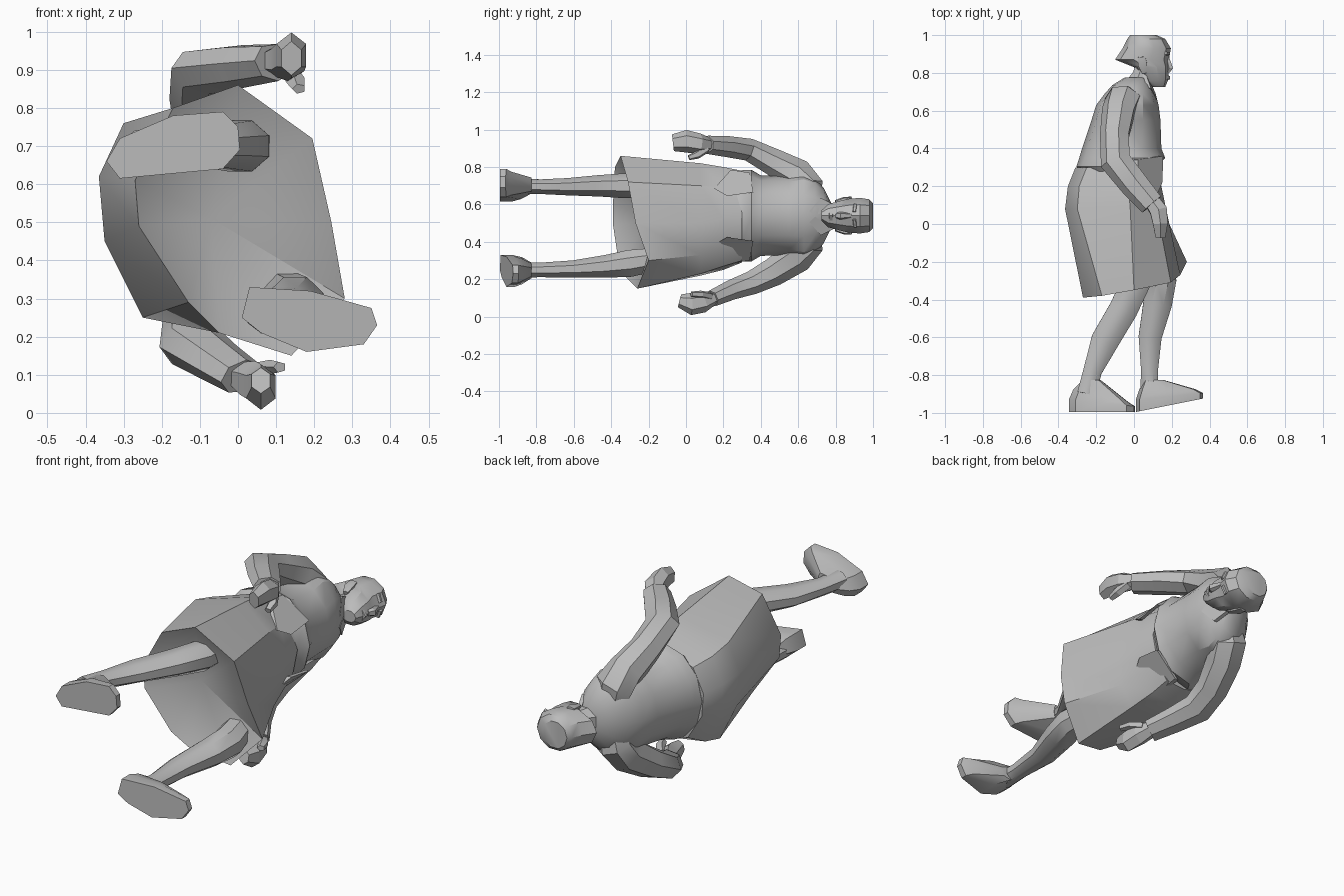
import bpy, bmesh, math
from mathutils import Vector

cube = bpy.data.objects.get("Cube")
if cube:
    bpy.data.objects.remove(cube, do_unlink=True)

grey = bpy.data.materials.new("plain_grey")
grey.use_nodes = True
grey.diffuse_color = (0.5, 0.5, 0.5, 1)
grey.node_tree.nodes["Principled BSDF"].inputs["Base Color"].default_value = (0.5, 0.5, 0.5, 1)


def loft(name, rings, apex=None, smooth=32):
    """Skin a list of equal-length point rings; apex closes the start with a recessed fan."""
    bm = bmesh.new()
    loops = [[bm.verts.new(p) for p in ring] for ring in rings]
    n = len(loops[0])
    for a, b in zip(loops, loops[1:]):
        for i in range(n):
            j = (i + 1) % n
            bm.faces.new((a[i], a[j], b[j], b[i]))
    if apex:
        tip = bm.verts.new(apex)
        for i in range(n):
            bm.faces.new((loops[0][i], loops[0][(i + 1) % n], tip))
    else:
        bm.faces.new(loops[0])
    bm.faces.new(loops[-1])
    bmesh.ops.recalc_face_normals(bm, faces=bm.faces)
    mesh = bpy.data.meshes.new(name)
    bm.to_mesh(mesh)
    bm.free()
    mesh.materials.append(grey)
    obj = bpy.data.objects.new(name, mesh)
    bpy.context.collection.objects.link(obj)
    bpy.ops.object.select_all(action='DESELECT')
    obj.select_set(True)
    bpy.context.view_layer.objects.active = obj
    bpy.ops.object.shade_smooth_by_angle(angle=math.radians(smooth))


def tube(name, pts, sides=7, smooth=32):
    """Tapered limb: each point is x, y, z, front-to-back radius, sideways radius."""
    rings = []
    pos = [Vector(p[:3]) for p in pts]
    for i, p in enumerate(pts):
        t = (pos[min(i + 1, len(pts) - 1)] - pos[max(i - 1, 0)]).normalized()
        side = Vector((1, 0, 0))
        side = (side - t * side.dot(t)).normalized()
        lat = side.cross(t)
        rings.append([pos[i] + side * p[3] * math.cos(a) + lat * p[4] * math.sin(a)
                      for a in (math.tau * (k + 0.5) / sides for k in range(sides))])
    loft(name, rings, smooth=smooth)


def stack(name, levels, sides=10, zc=0.54):
    """Body sections across y: each is y, back x, front x, half width."""
    rings = []
    for y, x0, x1, w in levels:
        rings.append([((x0 + x1) / 2 + (x1 - x0) / 2 * math.cos(a), y, zc + w * math.sin(a))
                      for a in (math.tau * k / sides for k in range(sides))])
    loft(name, rings)


# Skirt: slanted hem with a recessed lining, full middle, rounded seat, waist
hem = [(-.27, -.39, .61), (-.17, -.38, .80), (0, -.35, .86), (.195, -.31, .72), (.245, -.27, .5),
       (.28, -.20, .30), (.14, -.26, .15), (-.05, -.32, .21), (-.13, -.36, .29), (-.26, -.39, .49)]
middle = [(-.365, .62), (-.30, .76), (-.02, .82), (.12, .70), (.17, .5),
          (.15, .33), (.08, .23), (-.06, .22), (-.25, .25), (-.35, .45)]
seat = [(-.35, .60), (-.29, .73), (-.03, .80), (.10, .69), (.145, .52),
        (.12, .36), (.05, .27), (-.06, .25), (-.25, .28), (-.34, .45)]
waist = [(-.31, .58), (-.25, .70), (-.04, .78), (.07, .69), (.13, .53),
         (.10, .38), (.04, .30), (-.07, .29), (-.22, .33), (-.30, .46)]
loft("skirt", [hem] + [[(x, y, z) for x, z in ring]
                       for y, ring in ((.08, middle), (.20, seat), (.30, waist))],
     apex=(-.07, -.20, .51))

# Blouse with a belly fold at the waist and broad sloping shoulders
stack("blouse", [(.27, -.28, .12, .22), (.305, -.305, .125, .245), (.35, -.29, .165, .245),
                 (.40, -.275, .145, .215), (.55, -.225, .14, .21), (.63, -.20, .13, .225),
                 (.69, -.155, .115, .20), (.735, -.115, .095, .15), (.775, -.05, .075, .07)], 12)

# Jacket flaps and collar lapels, one per side
for tag, s in (("upper", 1), ("lower", -1)):
    def flap(pts, dx):
        return [(x + dx, y, .535 + s * z) for x, y, z in pts]
    tail = [(.0, .34, .235), (.135, .36, .13), (.13, .22, .11), (.10, .15, .15), (.0, .24, .25)]
    loft(tag + "_jacket_flap", [flap(tail, 0), flap(tail, .02)])
    lapel = [(.045, .79, .065), (.095, .69, .0), (.10, .66, .03), (.07, .72, .10)]
    loft(tag + "_collar", [flap(lapel, 0), flap(lapel, .02)])

# Neck and head, with the hair drawn to a point behind
tube("neck", [(.0, .70, .54, .08, .08), (.045, .77, .54, .065, .065), (.07, .84, .54, .06, .06)], 8)
stack("head", [(.725, .09, .165, .03), (.76, .03, .18, .065), (.83, .0, .185, .085),
               (.87, -.10, .185, .095), (.93, -.06, .195, .10), (.98, -.035, .165, .092),
               (1.0, -.02, .12, .07)], 10)

# Facial features
tube("nose", [(.175, .885, .54, .012, .012), (.192, .825, .54, .018, .022),
              (.18, .805, .54, .012, .016)], 5)
tube("lips", [(.16, .775, .515, .012, .012), (.18, .775, .54, .014, .014),
              (.16, .775, .565, .012, .012)], 5)
for tag, s in (("upper", 1), ("lower", -1)):
    tube(tag + "_ear", [(.055, .80, .54 + s * .072, .014, .012), (.045, .845, .54 + s * .088, .028, .012),
                        (.04, .885, .54 + s * .092, .022, .01)], 6)
    tube(tag + "_brow", [(.184, .90, .54 + s * .02, .01, .01), (.166, .905, .54 + s * .06, .01, .01)], 5)

# Sleeves, rounding over the shoulders
tube("upper_sleeve", [(-.03, .665, .60, .085, .06), (-.055, .66, .69, .10, .08),
                      (-.08, .60, .755, .09, .09), (-.10, .47, .825, .08, .075),
                      (-.095, .33, .895, .085, .062), (.0, .215, .91, .078, .058),
                      (.095, .105, .92, .068, .05)])
tube("lower_sleeve", [(-.03, .665, .48, .085, .06), (-.055, .66, .39, .10, .08),
                      (-.08, .60, .325, .09, .09), (-.115, .47, .24, .083, .078),
                      (-.12, .35, .18, .088, .065), (-.06, .235, .14, .075, .055),
                      (.01, .135, .095, .065, .046)])

# Hands with thumbs
tube("upper_hand", [(.09, .13, .92, .045, .035), (.13, .07, .925, .053, .055),
                    (.14, .0, .938, .045, .06), (.14, -.07, .93, .03, .045)], 6, 20)
tube("upper_thumb", [(.13, .11, .90, .025, .025), (.155, .06, .865, .025, .022),
                     (.16, .015, .85, .018, .014)], 5, 20)
tube("lower_hand", [(.01, .15, .10, .045, .035), (.045, .09, .08, .05, .058),
                    (.06, .03, .068, .045, .06), (.06, -.035, .085, .028, .035)], 6, 20)
tube("lower_thumb", [(.05, .13, .11, .025, .022), (.09, .08, .12, .025, .02),
                     (.11, .03, .12, .018, .015)], 5, 20)

# Legs
tube("trailing_leg", [(.01, -.16, .70, .08, .07), (.005, -.32, .70, .085, .072),
                      (-.055, -.45, .70, .082, .062), (-.155, -.62, .695, .08, .05),
                      (-.22, -.78, .695, .053, .042), (-.25, -.90, .70, .055, .045)], 8, 40)
tube("leading_leg", [(.12, -.14, .31, .07, .065), (.15, -.30, .285, .08, .078),
                     (.125, -.42, .27, .082, .066), (.085, -.60, .255, .066, .05),
                     (.082, -.78, .25, .048, .042), (.08, -.90, .25, .052, .045)], 8, 40)


# Feet: flat sole, rounded side wall, sloping top up to the ankle
def foot(name, sole, ankle, tilt):
    ax, ay, az = ankle
    x0 = min(p[0] for p in sole)
    rings = []
    for inset, heel, toe in ((1, 0, 0), (1, .065, .03), (.84, .12, .05)):
        rings.append([(ax + .05 + (x - ax - .05) * inset,
                       -.995 + tilt * (x - x0) + heel + (toe - heel) * (x - x0) / .35,
                       az + (z - az) * inset) for x, z in sole])
    rings.append([(ax + (x - ax) * .27, ay, az + (z - az) * .48) for x, z in sole])
    loft(name, rings)


foot("trailing_foot", [(-.345, .66), (-.31, .72), (-.17, .78), (-.04, .79), (.0, .75),
                       (.005, .69), (-.04, .64), (-.31, .615)], (-.245, -.825, .70), .0)
foot("leading_foot", [(.01, .25), (.03, .33), (.19, .32), (.35, .275), (.365, .23),
                      (.33, .18), (.18, .16), (.06, .21)], (.075, -.825, .25), .2)
